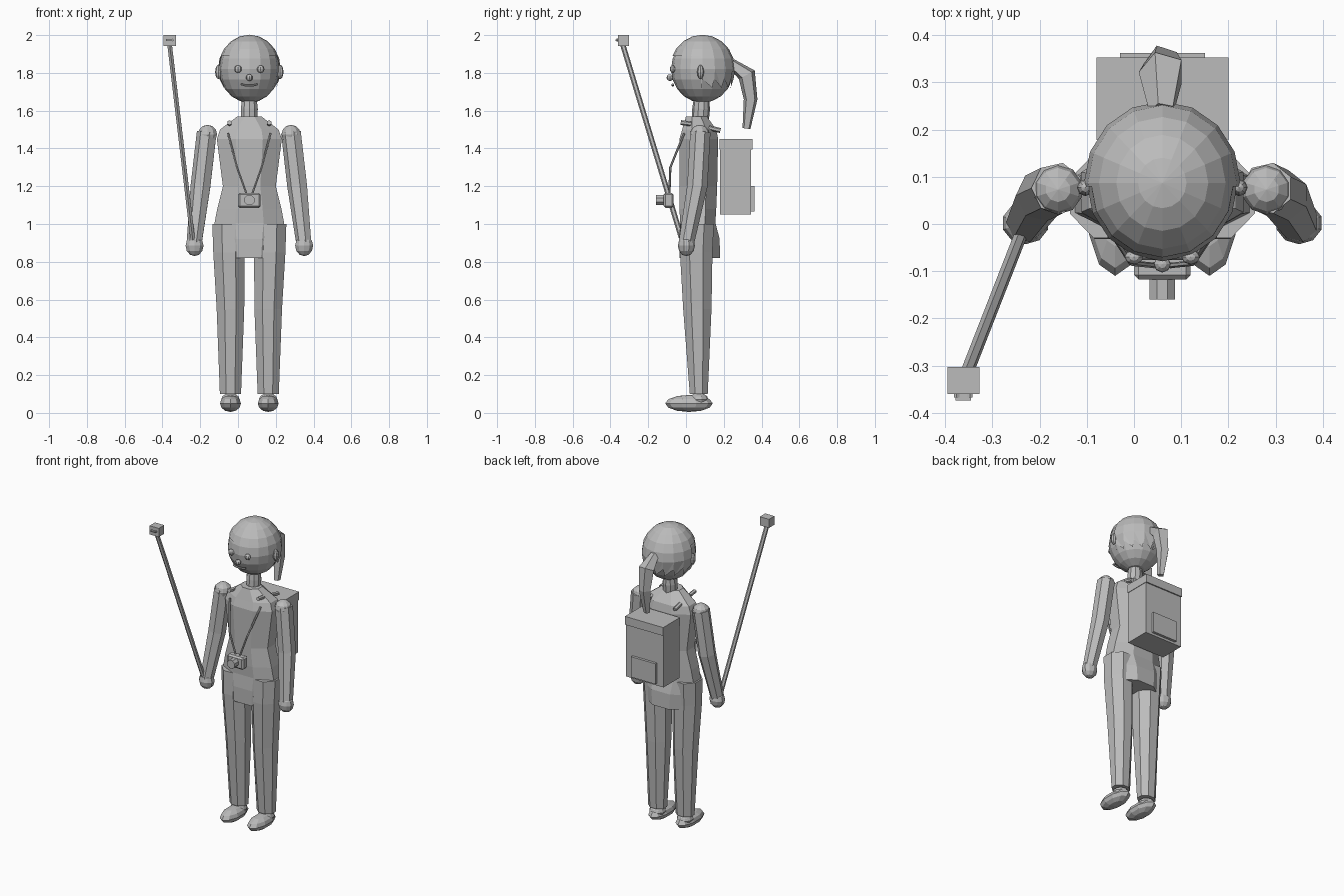
import bpy, bmesh, math
from mathutils import Vector, Matrix

cube = bpy.data.objects.get("Cube")
if cube:
    bpy.data.objects.remove(cube, do_unlink=True)

CX = 0.06  # centre line of the figure
grey = bpy.data.materials.new("light_grey")
grey.use_nodes = True
grey.diffuse_color = (0.5, 0.5, 0.5, 1)
grey.node_tree.nodes["Principled BSDF"].inputs["Base Color"].default_value = (0.5, 0.5, 0.5, 1)


def finish(name, bm):
    bmesh.ops.recalc_face_normals(bm, faces=bm.faces)
    mesh = bpy.data.meshes.new(name)
    bm.to_mesh(mesh)
    bm.free()
    mesh.materials.append(grey)
    obj = bpy.data.objects.new(name, mesh)
    bpy.context.collection.objects.link(obj)
    return obj


def skin(bm, rings):
    for a, b in zip(rings, rings[1:]):
        for i in range(len(a)):
            j = (i + 1) % len(a)
            bm.faces.new((a[i], a[j], b[j], b[i]))
    bm.faces.new(rings[0][::-1])
    bm.faces.new(rings[-1])


def loft(name, sections, sides=8):
    """Horizontal sections (x, z, half width, front y, back y), flat side to the front."""
    bm = bmesh.new()
    rings = []
    grow = 1 / math.cos(math.pi / sides)
    for x, z, rx, y0, y1 in sections:
        ring = []
        for i in range(sides):
            a = math.tau * (i + 0.5) / sides
            ring.append(bm.verts.new((x + rx * grow * math.cos(a),
                                      (y0 + y1) / 2 + (y1 - y0) / 2 * grow * math.sin(a), z)))
        rings.append(ring)
    skin(bm, rings)
    return finish(name, bm)


def sweep(name, points, radii, sides=6):
    """Tube along a path with a radius at each point."""
    bm = bmesh.new()
    pts = [Vector(p) for p in points]
    if not isinstance(radii, (list, tuple)):
        radii = [radii] * len(pts)
    rings = []
    for k, p in enumerate(pts):
        tangent = pts[min(k + 1, len(pts) - 1)] - pts[max(k - 1, 0)]
        turn = Vector((0, 0, 1)).rotation_difference(tangent.normalized())
        ring = []
        for i in range(sides):
            a = math.tau * (i + 0.5) / sides
            ring.append(bm.verts.new(p + turn @ Vector((math.cos(a), math.sin(a), 0)) * radii[k]))
        rings.append(ring)
    skin(bm, rings)
    return finish(name, bm)


def ball_mesh(centre, radii, u, v):
    bm = bmesh.new()
    place = Matrix.Translation(centre) @ Matrix.Diagonal((*radii, 1))
    bmesh.ops.create_uvsphere(bm, u_segments=u, v_segments=v, radius=1, matrix=place)
    bmesh.ops.triangulate(bm, faces=bm.faces)
    return bm


def ball(name, centre, radii, u=10, v=6):
    return finish(name, ball_mesh(centre, radii, u, v))


def box(name, low, high, bevel=0):
    low, high = Vector(low), Vector(high)
    bm = bmesh.new()
    place = Matrix.Translation((low + high) / 2) @ Matrix.Diagonal((*(high - low), 1))
    bmesh.ops.create_cube(bm, size=1, matrix=place)
    if bevel:
        bmesh.ops.bevel(bm, geom=bm.edges[:], offset=bevel, segments=1, affect='EDGES')
    return finish(name, bm)


# Head and hair cap
head = Vector((CX, 0.087, 1.82))
ball("head", head, (0.16, 0.166, 0.178), 16, 10)
hair_size = (0.166, 0.173, 0.182)
bm = ball_mesh(head, hair_size, 16, 10)
for point, normal in (((0, 0, 1.89), (0, 0, 1)), ((0, 0.08, 0), (0, 1, 0)), ((0, 0, 1.77), (0, 0, 1))):
    bmesh.ops.bisect_plane(bm, geom=bm.verts[:] + bm.edges[:] + bm.faces[:],
                           plane_co=point, plane_no=normal)
bare = []
for f in bm.faces:
    c = f.calc_center_median()
    if c.z < 1.77 or (c.z < 1.89 and c.y < 0.08):
        bare.append(f)
bmesh.ops.delete(bm, geom=bare, context='FACES')
# Ragged hair ends at the nape
edge = [v for v in bm.verts if abs(v.co.z - 1.77) < 0.001]
edge.sort(key=lambda v: math.atan2(v.co.y - head.y, v.co.x - head.x))
for v in edge[1:-1:2]:
    d = v.co - head
    d.z -= 0.05
    k = math.sqrt(sum((d[i] / hair_size[i]) ** 2 for i in range(3)))
    v.co = head + Vector((d.x / k, d.y / k, d.z))
finish("hair", bm)
sweep("ponytail", [(CX, 0.32, 1.505), (CX, 0.342, 1.66), (CX, 0.322, 1.79), (CX, 0.24, 1.85)],
      [0.022, 0.038, 0.05, 0.028], 5)

# Face
ball("nose", (CX, -0.085, 1.775), (0.018, 0.018, 0.018), 8, 6)
sweep("mouth", [(CX + dx, -0.07, 1.732 + 4 * dx * dx) for dx in (-0.045, -0.025, 0, 0.025, 0.045)], 0.006)

# Neck, torso and pelvis
sweep("neck", [(CX, 0.075, 1.54), (CX, 0.08, 1.61), (CX, 0.082, 1.67)], [0.045, 0.047, 0.04], 10)
torso = [(1.0, 0.185, -0.03, 0.155), (1.08, 0.17, -0.035, 0.16), (1.2, 0.14, -0.035, 0.165),
         (1.45, 0.172, -0.035, 0.17), (1.5, 0.155, -0.02, 0.16), (1.57, 0.063, 0.0, 0.11)]
loft("torso", [(CX, *s) for s in torso])
loft("pelvis", [(CX, 0.82, 0.15, -0.035, 0.18), (CX, 0.92, 0.165, -0.037, 0.178),
                (CX, 1.01, 0.18, -0.03, 0.155)])

# Parts on both sides
for s, side in ((-1, "right"), (1, "left")):
    def at(offset, y, z):
        return (CX + s * offset, y, z)

    ball(side + "_eye", at(0.06, -0.07, 1.82), (0.02, 0.016, 0.02), 8, 6)
    ball(side + "_ear", at(0.163, 0.077, 1.805), (0.018, 0.018, 0.038), 8, 6)
    ball(side + "_shoulder", at(0.221, 0.073, 1.475), (0.053, 0.053, 0.05))
    sweep(side + "_arm", [at(0.29, 0.002, 0.9), at(0.256, 0.06, 1.2), at(0.223, 0.076, 1.485)],
          [0.042, 0.055, 0.055], 7)
    ball(side + "_hand", at(0.29, 0.002, 0.885), (0.05, 0.045, 0.055))
    leg = [(0.1, 0.1, 0.056, 0.02, 0.115), (0.1, 0.55, 0.073, -0.015, 0.135),
           (0.108, 0.85, 0.083, -0.032, 0.14), (0.11, 1.0, 0.086, -0.03, 0.148)]
    loft(side + "_leg", [(CX + s * o, *rest) for o, *rest in leg])
    ball(side + "_ankle", at(0.1, 0.067, 0.07), (0.052, 0.052, 0.035))
    ball(side + "_foot", at(0.1, 0.016, 0.05), (0.058, 0.126, 0.045), 10, 6)
    sweep(side + "_front_strap_peg", [at(0.105, -0.028, 1.537), at(0.105, 0.028, 1.53)], 0.013)
    sweep(side + "_back_strap_peg", [at(0.105, 0.12, 1.51), at(0.105, 0.182, 1.495)], 0.013)
    sweep(side + "_camera_strap", [at(0.015, -0.088, 1.16), at(0.065, -0.083, 1.3), at(0.113, -0.01, 1.48)],
          0.006)

# Chest camera
box("chest_camera", (0.0, -0.118, 1.085), (0.12, -0.065, 1.165), 0.01)
sweep("chest_camera_lens", [(CX, -0.11, 1.127), (CX, -0.16, 1.127)], 0.029, 8)

# Backpack
box("backpack", (-0.077, 0.18, 1.05), (0.197, 0.345, 1.4))
box("backpack_lid", (-0.08, 0.178, 1.395), (0.2, 0.353, 1.45))
box("backpack_pocket", (-0.03, 0.33, 1.065), (0.15, 0.362, 1.2))

# Selfie stick with small camera
sweep("selfie_stick", [(-0.235, -0.01, 0.88), (-0.362, -0.335, 1.95)], 0.014)
box("stick_camera", (-0.395, -0.36, 1.943), (-0.328, -0.303, 2.0))
box("stick_camera_slot", (-0.378, -0.374, 1.97), (-0.346, -0.355, 1.977))
for x in (-0.376, -0.348):
    sweep("stick_camera_button", [(x, -0.355, 1.974), (x, -0.368, 1.974)], 0.007)
